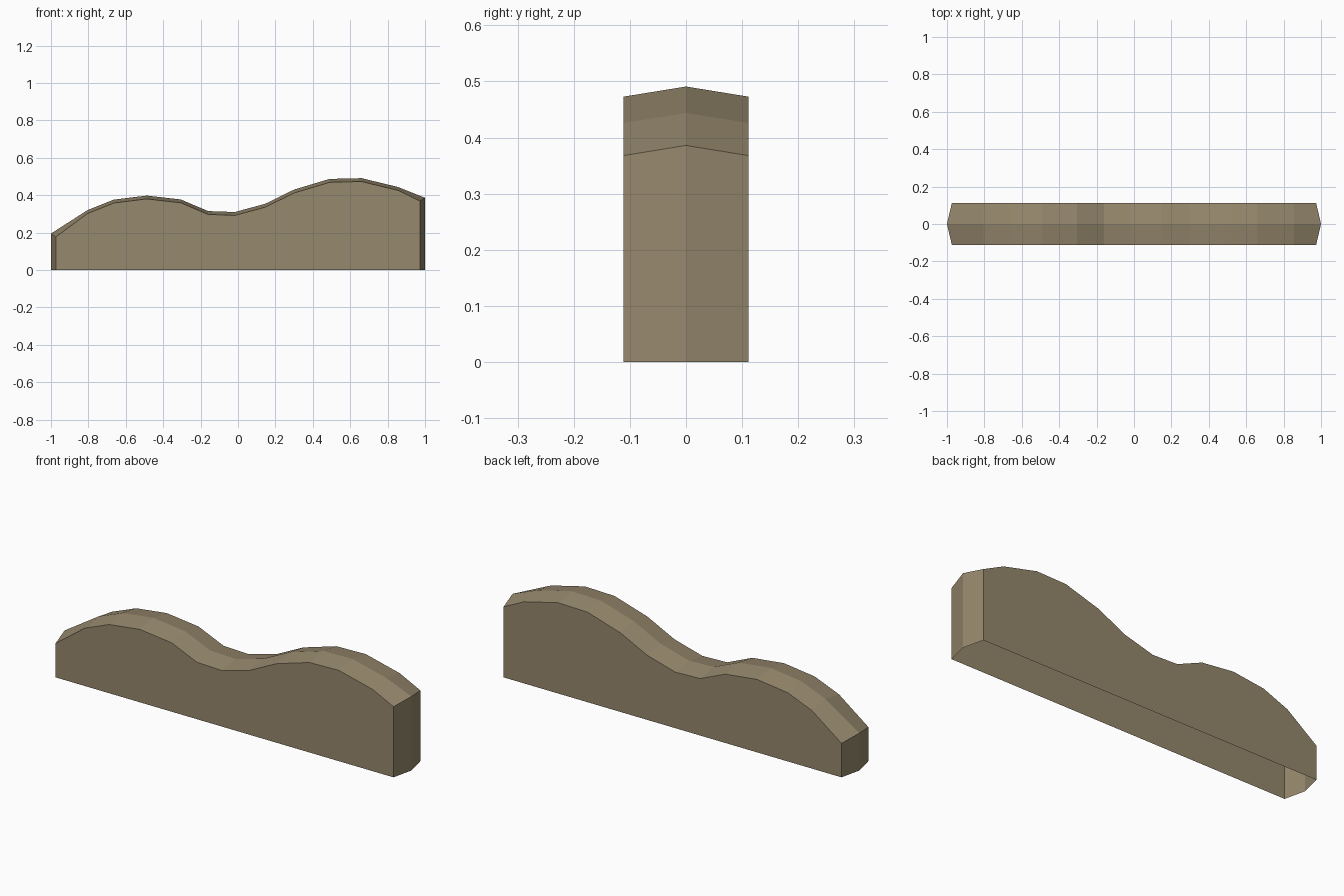
import bpy, bmesh

if "Cube" in bpy.data.objects:
    bpy.data.objects.remove(bpy.data.objects["Cube"])

# Ridge line of the wavy top edge (x, z), left to right
RIDGE = [(-1, .195), (-.805, .32), (-.665, .376), (-.488, .398), (-.305, .377),
         (-.16, .315), (-.017, .31), (.145, .354), (.30, .43), (.49, .487),
         (.66, .491), (.855, .444), (1, .386)]
HALF_DEPTH, DROP, END_X = 0.111, 0.018, 0.974

mat = bpy.data.materials.new("tan stone")
mat.diffuse_color = (0.305, 0.246, 0.152, 1)
mat.use_nodes = True
mat.node_tree.nodes["Principled BSDF"].inputs["Base Color"].default_value = mat.diffuse_color

bm = bmesh.new()
last = len(RIDGE) - 1
ridge = [bm.verts.new((x, 0, z)) for x, z in RIDGE]
foot = [bm.verts.new((x, 0, 0)) for x in (-1, 1)]

# Each side: flat wall, top bevel strip and half of the pointed ends (underside is open)
for s in (-1, 1):
    rim = [bm.verts.new((max(-END_X, min(END_X, x)), s * HALF_DEPTH, z - DROP)) for x, z in RIDGE]
    base = [bm.verts.new((x, s * HALF_DEPTH, 0)) for x in (-END_X, END_X)]
    faces = [[base[0], base[1]] + rim[::-1]]
    faces += [[rim[i], rim[i + 1], ridge[i + 1], ridge[i]] for i in range(last)]
    faces.append([foot[0], base[0], rim[0], ridge[0]])
    faces.append([base[1], foot[1], ridge[last], rim[last]])
    for f in faces:
        bm.faces.new(f if s < 0 else f[::-1])

me = bpy.data.meshes.new("wavy_wall")
bm.to_mesh(me)
bm.free()
me.materials.append(mat)
bpy.context.collection.objects.link(bpy.data.objects.new("wavy_wall", me))
